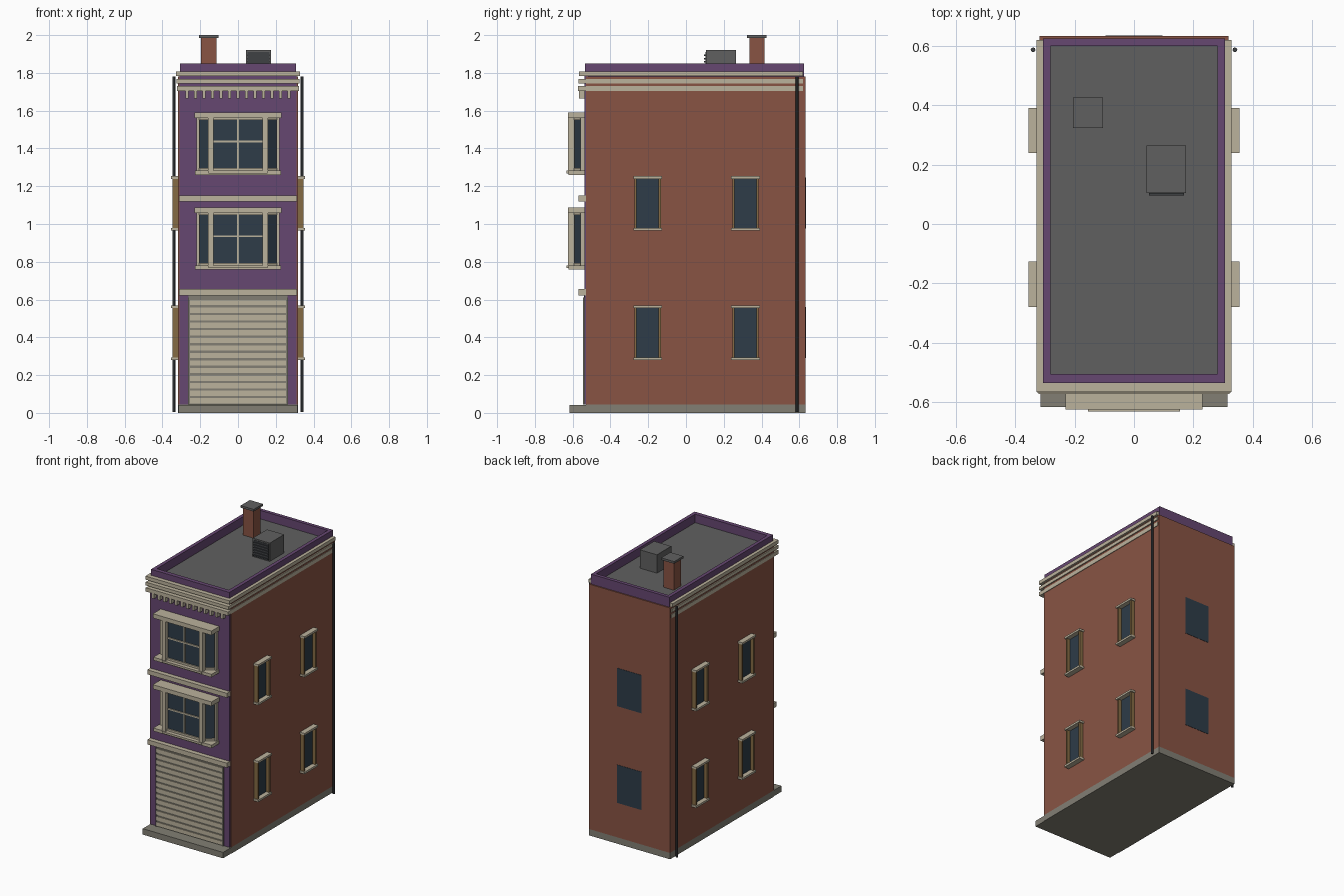
import bpy, bmesh, math
from mathutils import Matrix, Vector

cube = bpy.data.objects.get("Cube")
if cube:
    bpy.data.objects.remove(cube, do_unlink=True)


def material(name, *srgb):
    col = [((c / 255 + 0.055) / 1.055) ** 2.4 for c in srgb] + [1]
    m = bpy.data.materials.new(name)
    m.diffuse_color = col
    m.use_nodes = True
    m.node_tree.nodes["Principled BSDF"].inputs["Base Color"].default_value = col
    return m


BRICK = material("brick red", 137, 84, 68)
PURPLE = material("purple paint", 102, 71, 113)
CREAM = material("cream trim", 187, 178, 156)
GLASS = material("dark blue glass", 46, 60, 72)
ROOF = material("roof grey", 96, 96, 96)
STONE = material("base stone", 130, 127, 116)
METAL = material("dark metal", 62, 65, 68)
WOOD = material("brown wood", 133, 107, 68)


def finish(name, bm, mat):
    bmesh.ops.recalc_face_normals(bm, faces=bm.faces)
    mesh = bpy.data.meshes.new(name)
    bm.to_mesh(mesh)
    bm.free()
    mesh.materials.append(mat)
    ob = bpy.data.objects.new(name, mesh)
    bpy.context.collection.objects.link(ob)
    return ob


def boxes(name, mat, *items):
    """Boxes given as (x0, x1, y0, y1, z0, z1), joined into one part."""
    bm = bmesh.new()
    for x0, x1, y0, y1, z0, z1 in items:
        centre = Vector((x0 + x1, y0 + y1, z0 + z1)) / 2
        size = Matrix.Diagonal((x1 - x0, y1 - y0, z1 - z0, 1))
        bmesh.ops.create_cube(bm, size=1, matrix=Matrix.Translation(centre) @ size)
    return finish(name, bm, mat)


def prism(name, mat, outline, *levels):
    """Plan outline extruded between each pair of heights."""
    bm = bmesh.new()
    for z0, z1 in levels:
        face = bm.faces.new([bm.verts.new((x, y, z0)) for x, y in outline])
        top = bmesh.ops.extrude_face_region(bm, geom=[face])["geom"]
        verts = [v for v in top if isinstance(v, bmesh.types.BMVert)]
        bmesh.ops.translate(bm, vec=(0, 0, z1 - z0), verts=verts)
    return finish(name, bm, mat)


def both(x0, x1, *rest):
    """A box and its mirror image across x = 0."""
    return [(x0, x1, *rest), (-x1, -x0, *rest)]


# Main shell
boxes("brick_walls", BRICK, (-.318, .318, -.53, .633, .045, 1.78))
boxes("base_slab", STONE, (-.318, .318, -.53, .633, 0, .045),
      (-.315, .315, -.617, -.53, 0, .042))
boxes("front_facade", PURPLE, (-.311, .311, -.537, -.52, .045, 1.8))

# Flat roof and parapet
boxes("roof_deck", ROOF, (-.29, .29, -.515, .61, 1.75, 1.79))
boxes("parapet", PURPLE, *both(.282, .307, -.535, .625, 1.77, 1.85),
      (-.282, .282, -.535, -.505, 1.77, 1.85),
      (-.282, .282, .6, .625, 1.77, 1.85))

# Cornice bands wrapping the front and sides
for name, out, z0, z1 in (("lower", .322, 1.703, 1.73),
                          ("middle", .325, 1.745, 1.768),
                          ("top", .329, 1.783, 1.808)):
    boxes(name + "_cornice_band", CREAM, *both(.3, out, -.54, .62, z0, z1),
          (-out, out, out - .893 - .002, -.53, z0, z1))
boxes("cornice_dentils", CREAM,
      *[(i * .045 - .009, i * .045 + .009, -.567, -.53, 1.665, 1.705) for i in range(-6, 7)])

# Belt courses
boxes("upper_belt_course", CREAM, (-.312, .312, -.57, -.53, 1.118, 1.15))
boxes("lower_belt_course", CREAM, (-.312, .312, -.57, -.53, .622, .655))

# Roller door
boxes("door_backing", STONE, (-.262, .262, -.54, -.53, .045, .622))
boxes("door_jambs", STONE, *both(.255, .266, -.546, -.53, .045, .61))
boxes("door_slats", CREAM,
      *[(-.255, .255, -.546, -.535, .05 + i * .04, .078 + i * .04) for i in range(14)])


# Bay windows with slanted side panes
def bay_window(level, z):
    pane = [(-.205, -.53), (-.205, -.545), (-.135, -.597),
            (.135, -.597), (.205, -.545), (.205, -.53)]
    rail = [(x * 1.04, y - .008) for x, y in pane]
    prism(level + "_bay_glass", GLASS, pane, (z + .02, z + .31))
    prism(level + "_bay_rails", CREAM, rail, (z + .02, z + .036), (z + .29, z + .305))
    boxes(level + "_bay_head", CREAM, (-.23, .23, -.625, -.53, z + .3, z + .33))
    boxes(level + "_bay_sill", CREAM, (-.228, .228, -.622, -.53, z, z + .022),
          (-.155, .155, -.632, -.6, z + .008, z + .022))
    boxes(level + "_bay_posts", CREAM,
          *both(.131, .159, -.625, -.59, z + .02, z + .302),
          *both(.205, .219, -.558, -.53, z + .02, z + .302))
    boxes(level + "_bay_mullions", CREAM,
          (-.005, .005, -.604, -.59, z + .03, z + .3),
          (-.135, .135, -.604, -.59, z + .172, z + .182))


bay_window("lower", .758)
bay_window("upper", 1.26)

# Side windows
for level, z in (("lower", .28), ("upper", .965)):
    for place, y in (("front", -.203), ("rear", .315)):
        name = f"{level}_{place}_side_window"
        boxes(name + "_glass", GLASS,
              *both(.315, .322, y - .065, y + .065, z + .01, z + .28))
        boxes(name + "_jambs", WOOD,
              *both(.315, .346, y - .07, y - .058, z + .01, z + .28),
              *both(.315, .346, y + .058, y + .07, z + .01, z + .28))
        boxes(name + "_sill_and_head", CREAM,
              *both(.315, .355, y - .076, y + .076, z, z + .014),
              *both(.315, .355, y - .076, y + .076, z + .274, z + .288))
    # Rear windows
    boxes(level + "_rear_window", GLASS, (-.096, .096, .63, .635, z + .01, z + .28))

# Downpipes
for side, x in (("left", .34), ("right", -.34)):
    ring = [(x + .008 * math.cos(math.tau * i / 8), .587 + .008 * math.sin(math.tau * i / 8))
            for i in range(8)]
    prism(side + "_downpipe", METAL, ring, (.005, 1.78))

# Chimney
boxes("chimney", BRICK, (-.195, -.115, .335, .415, 1.78, 1.987))
boxes("chimney_cap", ROOF, (-.206, -.104, .324, .427, 1.985, 2))

# Roof vent unit
boxes("vent_unit", ROOF, (.042, .176, .105, .265, 1.785, 1.92))
boxes("vent_grille", METAL, (.05, .168, .102, .106, 1.795, 1.91))
boxes("vent_slats", METAL,
      *[(.05, .168, .096, .104, 1.8 + i * .018, 1.808 + i * .018) for i in range(6)])
